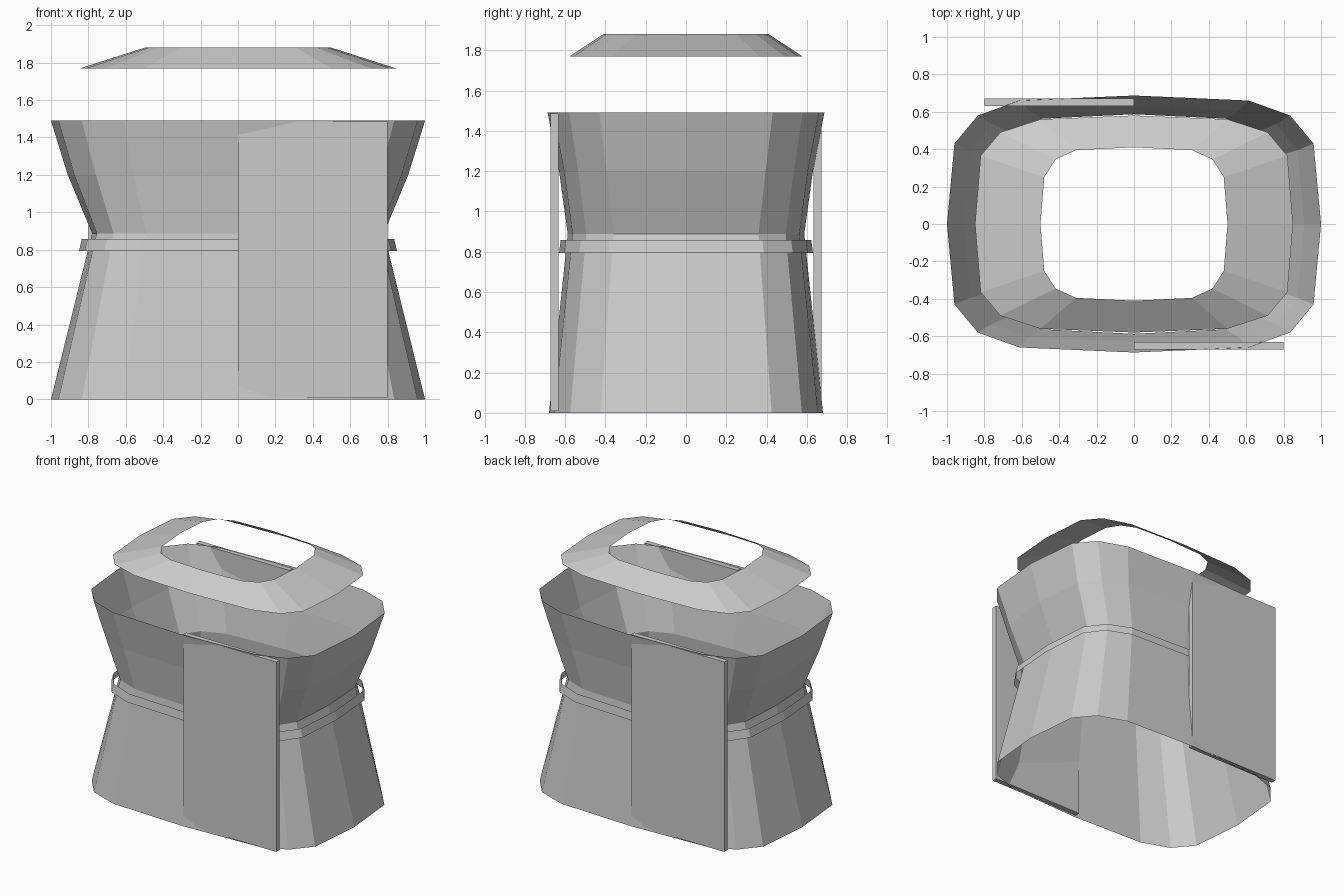
import bpy

if "Cube" in bpy.data.objects:
    bpy.data.objects.remove(bpy.data.objects["Cube"])


def ring(quarter, z):
    """Mirror five quarter points (side to front middle) into a 16-point loop."""
    q = quarter
    pts = list(q)
    pts += [(-x, y) for x, y in reversed(q[:-1])]
    pts += [(-x, -y) for x, y in q[1:]]
    pts += [(x, -y) for x, y in reversed(q[1:-1])]
    return [(x, y, z) for x, y in pts]


def loft(name, sections):
    """Open flat-shaded sheet through a stack of loops."""
    verts = [p for quarter, z in sections for p in ring(quarter, z)]
    n = 16
    faces = [(k * n + i, k * n + (i + 1) % n, (k + 1) * n + (i + 1) % n, (k + 1) * n + i)
             for k in range(len(sections) - 1) for i in range(n)]
    mesh = bpy.data.meshes.new(name)
    mesh.from_pydata(verts, [], faces)
    ob = bpy.data.objects.new(name, mesh)
    bpy.context.collection.objects.link(ob)
    return ob


def panel(name, side):
    """Thin upright board; side is 1 for front, -1 for back."""
    bpy.ops.mesh.primitive_cube_add(size=1, location=(0.4 * side, -0.652 * side, 0.748))
    ob = bpy.context.object
    ob.name = name
    ob.scale = (0.8, 0.04, 1.475)


hem = [(1.0, 0), (0.96, 0.425), (0.835, 0.575), (0.613, 0.655), (0, 0.68)]
rim = [(1.0, 0), (0.96, 0.43), (0.835, 0.58), (0.613, 0.66), (0, 0.687)]
chest = [(0.91, 0), (0.875, 0.395), (0.76, 0.535), (0.56, 0.605), (0, 0.63)]
waist = [(0.78, 0), (0.755, 0.36), (0.665, 0.495), (0.49, 0.563), (0, 0.587)]
belt_low = [(0.85, 0), (0.82, 0.385), (0.715, 0.53), (0.53, 0.605), (0, 0.63)]
belt_top = [(0.835, 0), (0.805, 0.38), (0.70, 0.522), (0.52, 0.597), (0, 0.622)]
collar_out = [(0.85, 0), (0.82, 0.365), (0.715, 0.49), (0.50, 0.56), (0, 0.58)]
collar_in = [(0.50, 0), (0.48, 0.25), (0.42, 0.345), (0.31, 0.395), (0, 0.41)]

# Flared lower and upper body shells meeting at the waist
loft("lower_body", [(hem, 0), (waist, 0.888)])
loft("upper_body", [(waist, 0.888), (chest, 1.2), (rim, 1.49)])

# Belt band around the waist
loft("belt", [(belt_low, 0.793), (belt_top, 0.858)])

# Floating collar above the rim
loft("collar", [(collar_out, 1.768), (collar_in, 1.88)])

# Front and back boards
panel("front_panel", 1)
panel("back_panel", -1)
